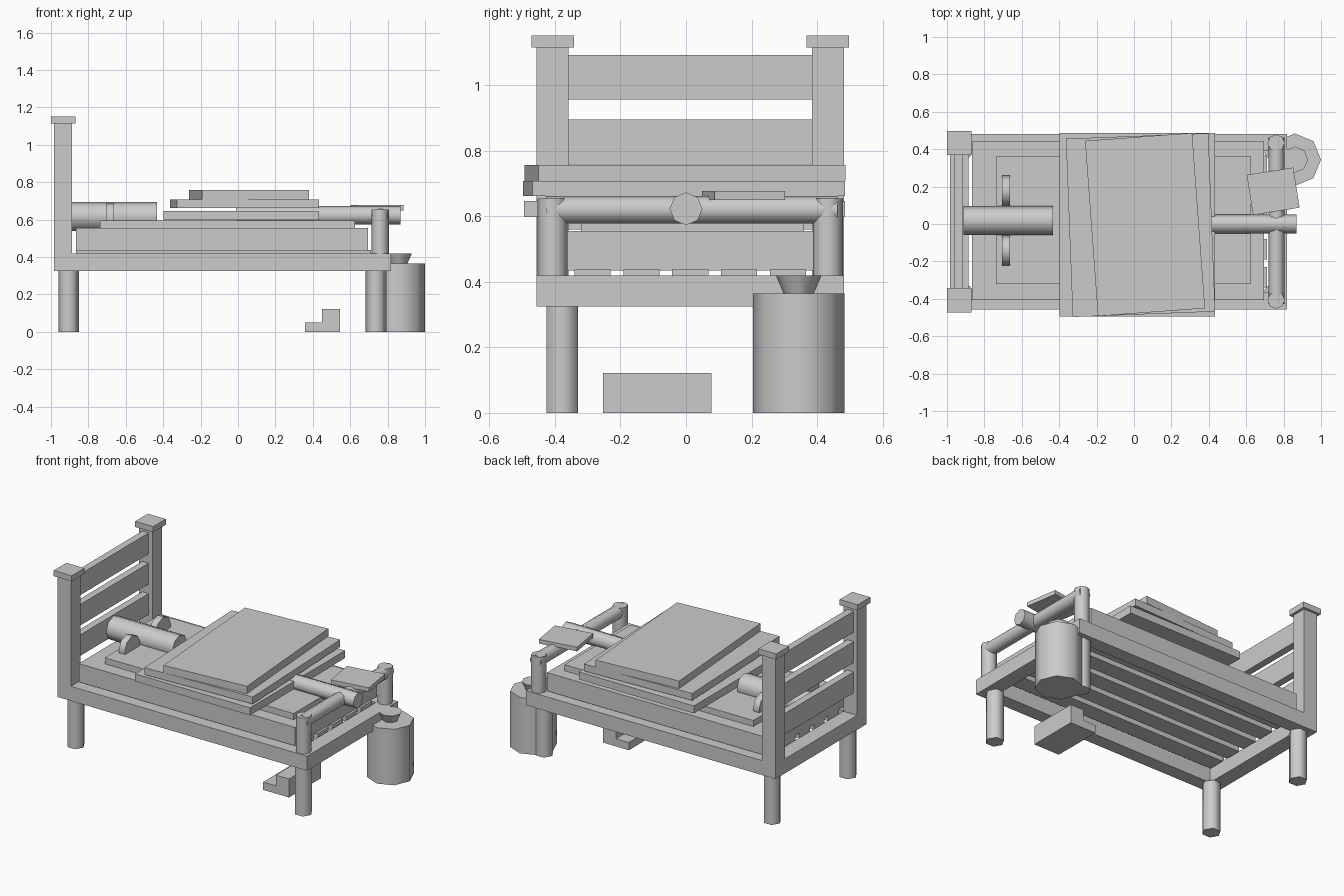
import bpy, bmesh
from math import radians, pi
from mathutils import Matrix

if "Cube" in bpy.data.objects:
    bpy.data.objects.remove(bpy.data.objects["Cube"])

CY = 0.013  # centre line of the bed


def finish(name, bm, smooth=False):
    me = bpy.data.meshes.new(name)
    bmesh.ops.recalc_face_normals(bm, faces=bm.faces)
    bm.to_mesh(me)
    bm.free()
    ob = bpy.data.objects.new(name, me)
    bpy.context.collection.objects.link(ob)
    if smooth:
        bpy.ops.object.select_all(action='DESELECT')
        ob.select_set(True)
        bpy.context.view_layer.objects.active = ob
        bpy.ops.object.shade_smooth_by_angle(angle=radians(61))
    return ob


def box(name, x, y, z, turn=0):
    """Box from (min, max) pairs, optionally turned about its own vertical axis."""
    c = [(a + b) / 2 for a, b in (x, y, z)]
    s = [b - a for a, b in (x, y, z)]
    bm = bmesh.new()
    m = Matrix.Translation(c) @ Matrix.Rotation(radians(turn), 4, 'Z') @ Matrix.Diagonal((*s, 1))
    bmesh.ops.create_cube(bm, size=1, matrix=m)
    return finish(name, bm)


def rod(name, centre, r, length, axis='Z', sides=8, r2=None, spin=0):
    """Low-sided cylinder or cone along an axis."""
    rot = {'Z': Matrix(), 'X': Matrix.Rotation(pi / 2, 4, 'Y'), 'Y': Matrix.Rotation(-pi / 2, 4, 'X')}[axis]
    bm = bmesh.new()
    m = Matrix.Translation(centre) @ rot.to_4x4() @ Matrix.Rotation(radians(spin), 4, 'Z')
    bmesh.ops.create_cone(bm, cap_ends=True, segments=sides, radius1=r,
                          radius2=r if r2 is None else r2, depth=length, matrix=m)
    return finish(name, bm, True)


# bed frame, posts and legs on both sides
for side, s in (("front", -1), ("back", 1)):
    def ys(a, b):
        return tuple(sorted((CY + s * a, CY + s * b)))
    box(side + "_side_rail", (-0.984, 0.818), ys(0.38, 0.469), (0.325, 0.42))
    box(side + "_head_post", (-0.984, -0.887), ys(0.371, 0.469), (0.325, 1.115))
    box(side + "_post_cap", (-1.0, -0.87), ys(0.355, 0.485), (1.115, 1.152))
    for end, x in (("head", -0.906), ("foot", 0.738)):
        rod(f"{side}_{end}_leg", (x, CY + s * 0.391, 0.1625), 0.055, 0.325, sides=6, spin=30)
    rod(side + "_foot_post", (0.76, CY + s * 0.42, 0.535), 0.046, 0.24)
box("head_rail", (-0.984, -0.885), (-0.37, 0.395), (0.325, 0.42))
box("foot_rail", (0.72, 0.818), (-0.37, 0.395), (0.325, 0.42))
rod("foot_bar", (0.762, 0.018, 0.62), 0.042, 0.89, 'Y')

# headboard slats
for i in range(3):
    z = 0.56 + 0.198 * i
    box(f"headboard_slat_{i + 1}", (-0.96, -0.914), (-0.37, 0.395), (z, z + 0.137))

# base slats running lengthwise
for i in range(5):
    y = CY + 0.149 * (i - 2)
    box(f"base_slat_{i + 1}", (-0.866, 0.71), (y - 0.055, y + 0.055), (0.40, 0.437))

# bedding
box("mattress", (-0.866, 0.695), (-0.405, 0.44), (0.435, 0.555))
box("mattress_pad", (-0.738, 0.626), (-0.32, 0.36), (0.553, 0.595))
box("lower_blanket", (-0.397, 0.433), (-0.494, 0.486), (0.598, 0.647))
box("middle_blanket", (0.035 - 0.381, 0.035 + 0.381), (-0.483, 0.471), (0.662, 0.708), 2.2)
box("upper_blanket", (0.059 - 0.287, 0.059 + 0.287), (-0.473, 0.467), (0.708, 0.757), 4.2)

# bolster with a round disc on each side
rod("bolster", (-0.672, 0.018, 0.617), 0.077, 0.477, 'X')
for side, y in (("front", -0.142), ("back", 0.178)):
    rod(side + "_bolster_disc", (-0.685, y, 0.61), 0.08, 0.043, 'X')

# pole and loose board at the foot end
rod("foot_pole", (0.429, 0.0, 0.623), 0.05, 0.878, 'X')
box("loose_board", (0.744 - 0.126, 0.744 + 0.126), (0.0665, 0.2835), (0.65, 0.677), 9)

# barrel and stopper
rod("barrel", (0.86, 0.344, 0.1825), 0.14, 0.365)
rod("barrel_stopper", (0.86, 0.344, 0.3925), 0.046, 0.055, r2=0.07)

# step under the bed, extruded from an L profile
bm = bmesh.new()
profile = [(0.358, 0), (0.545, 0), (0.545, 0.121), (0.45, 0.121), (0.45, 0.051), (0.358, 0.051)]
face = bm.faces.new([bm.verts.new((x, -0.253, z)) for x, z in profile])
new = bmesh.ops.extrude_face_region(bm, geom=[face])["geom"]
bmesh.ops.translate(bm, vec=(0, 0.331, 0), verts=[v for v in new if isinstance(v, bmesh.types.BMVert)])
if not any(f.normal.length and len(f.verts) == 6 and f.calc_center_median().y < -0.25 for f in bm.faces):
    bm.faces.new([v for v in bm.verts if v.co.y < -0.25])
finish("step", bm)
